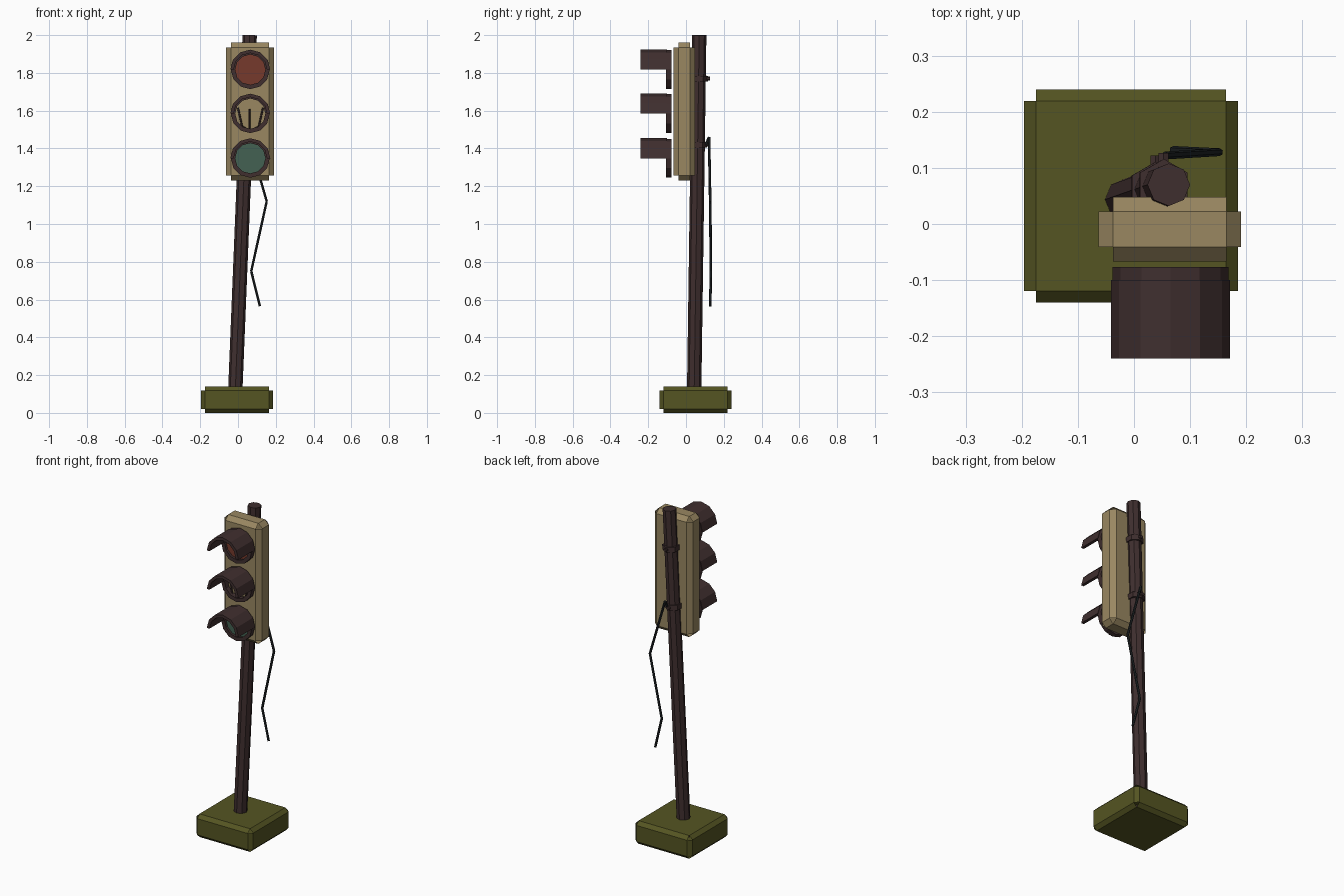
import bpy, bmesh, math
from mathutils import Vector

cube = bpy.data.objects.get("Cube")
if cube:
    bpy.data.objects.remove(cube, do_unlink=True)


def material(name, rgb):
    m = bpy.data.materials.new(name)
    m.use_nodes = True
    col = (*rgb, 1)
    m.diffuse_color = col
    m.node_tree.nodes["Principled BSDF"].inputs["Base Color"].default_value = col
    return m


cream = material("faded_cream", (0.32, 0.245, 0.12))
olive = material("mossy_olive", (0.09, 0.09, 0.016))
rust = material("rusty_brown", (0.05, 0.028, 0.028))
red = material("red_glass", (0.18, 0.042, 0.025))
green = material("green_glass", (0.056, 0.12, 0.085))
black = material("cable_black", (0.014, 0.018, 0.02))


def finish(name, bm, mat):
    bmesh.ops.recalc_face_normals(bm, faces=bm.faces)
    mesh = bpy.data.meshes.new(name)
    bm.to_mesh(mesh)
    bm.free()
    mesh.materials.append(mat)
    ob = bpy.data.objects.new(name, mesh)
    bpy.context.collection.objects.link(ob)
    return ob


def chamfered_box(name, low, high, bevel, mat):
    """Box with chamfered edges and open corner tips."""
    low, high = Vector(low), Vector(high)
    bm = bmesh.new()
    bmesh.ops.create_cube(bm, size=1)
    bmesh.ops.scale(bm, vec=high - low, verts=bm.verts)
    bmesh.ops.translate(bm, vec=(low + high) / 2, verts=bm.verts)
    bmesh.ops.bevel(bm, geom=bm.edges[:], offset=bevel, segments=1, affect='EDGES')
    tips = [f for f in bm.faces if len(f.verts) == 3]
    bmesh.ops.delete(bm, geom=tips, context='FACES')
    return finish(name, bm, mat)


def rods(name, points, radius, sides, mat):
    """Chain of straight prisms through the points."""
    bm = bmesh.new()
    for a, b in zip(points, points[1:]):
        a, b = Vector(a), Vector(b)
        made = bmesh.ops.create_cone(bm, cap_ends=True, segments=sides,
                                     radius1=radius, radius2=radius, depth=(b - a).length)
        turn = Vector((0, 0, 1)).rotation_difference(b - a).to_matrix()
        bmesh.ops.rotate(bm, matrix=turn, verts=made["verts"])
        bmesh.ops.translate(bm, vec=(a + b) / 2, verts=made["verts"])
    return finish(name, bm, mat)


def arc_band(name, cx, cz, inner, outer, y_front, y_back, steps, mat, full=True):
    """Thick ring, or its upper half, running along y."""
    bm = bmesh.new()
    sections = []
    for i in range(steps if full else steps // 2 + 1):
        t = math.tau * i / steps
        sections.append([bm.verts.new((cx + r * math.cos(t), y, cz + r * math.sin(t)))
                         for r, y in ((outer, y_front), (outer, y_back),
                                      (inner, y_back), (inner, y_front))])
    pairs = list(zip(sections, sections[1:]))
    if full:
        pairs.append((sections[-1], sections[0]))
    else:
        bm.faces.new(sections[0])
        bm.faces.new(sections[-1])
    for a, b in pairs:
        for k in range(4):
            n = (k + 1) % 4
            bm.faces.new((a[k], a[n], b[n], b[k]))
    return finish(name, bm, mat)


# Foot block and leaning pole
chamfered_box("base_block", (-0.196, -0.14, 0), (0.185, 0.24, 0.14), 0.021, olive)
foot, top = Vector((-0.018, 0.042, 0.03)), Vector((0.062, 0.07, 2.0))
rods("pole", [foot, top], 0.038, 8, rust)

# Signal housing
chamfered_box("signal_housing", (-0.063, -0.067, 1.23), (0.191, 0.048, 1.96), 0.026, cream)

# Three lamps with rims and visors
CX = 0.065
for name, z in (("top", 1.817), ("middle", 1.584), ("bottom", 1.348)):
    arc_band(name + "_rim", CX, z, 0.08, 0.103, -0.107, -0.077, 12, rust)
    arc_band(name + "_visor", CX, z, 0.088, 0.106, -0.24, -0.1, 12, rust, full=False)
for name, z, glass in (("top_lens", 1.817, red), ("bottom_lens", 1.348, green)):
    rods(name, [(CX, -0.092, z), (CX, -0.078, z)], 0.081, 12, glass)

# Broken wires left in the empty middle lamp
for name, path in (
        ("left_lamp_wire", [(0.0, 1.615), (0.022, 1.515), (0.055, 1.5)]),
        ("centre_lamp_wire", [(0.06, 1.61), (0.06, 1.505)]),
        ("right_lamp_wire", [(0.132, 1.615), (0.11, 1.515), (0.075, 1.5)])):
    rods(name, [(x, -0.085, z) for x, z in path], 0.005, 5, rust)

# Clamps joining the pole to the housing
axis = (top - foot).normalized()
for name, z in (("upper", 1.77), ("lower", 1.42)):
    c = foot.lerp(top, (z - foot.z) / (top.z - foot.z))
    rods(name + "_clamp", [c - axis * 0.015, c + axis * 0.015], 0.049, 6, rust)
    rods(name + "_clamp_bolt", [c, c + Vector((0, 0.06, 0))], 0.01, 6, rust)

# Loose hanging cable
rods("hanging_cable", [(0.05, 0.105, 1.42), (0.055, 0.122, 1.46), (0.152, 0.128, 1.12),
                       (0.07, 0.132, 0.75), (0.116, 0.128, 0.565)], 0.007, 6, black)
